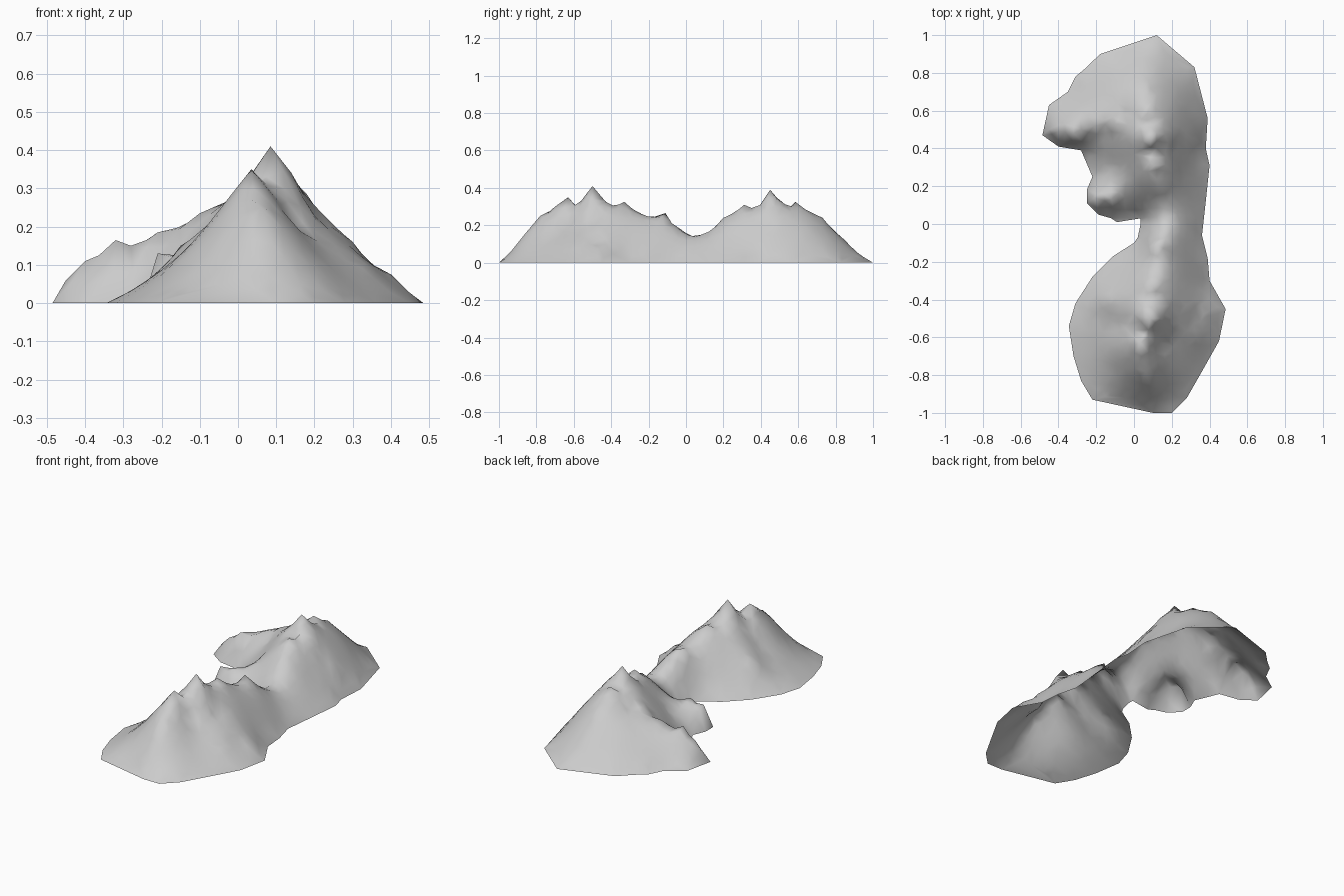
import bpy, bmesh, random
from mathutils import Vector
from mathutils.geometry import delaunay_2d_cdt

if "Cube" in bpy.data.objects:
    bpy.data.objects.remove(bpy.data.objects["Cube"])

random.seed(3)

# Shoreline, all at z = 0
shore = [(.12, 1), (.32, .83), (.39, .56), (.38, .4), (.40, .31), (.38, .12), (.36, -.06),
         (.39, -.18), (.40, -.3), (.485, -.45), (.45, -.62), (.36, -.78), (.28, -.92), (.2, -1),
         (.1, -1), (-.22, -.93), (-.28, -.83), (-.32, -.7), (-.345, -.54), (-.31, -.42),
         (-.22, -.28), (-.11, -.17), (0, -.1), (.02, -.07), (.035, 0), (.035, .03), (-.09, .01),
         (-.12, .03), (-.19, .05), (-.25, .11), (-.25, .18), (-.22, .25), (-.25, .32), (-.28, .39),
         (-.40, .41), (-.485, .47), (-.45, .63), (-.35, .7), (-.31, .78), (-.25, .83), (-.18, .9)]

# Main ridge from front to back: peaks and saddles
ridge = [(.12, -.94, .05), (.09, -.86, .155), (.06, -.78, .25), (.04, -.7, .3), (.035, -.63, .35),
         (.05, -.59, .305), (.085, -.5, .41), (.09, -.4, .3), (.1, -.33, .325), (.1, -.2, .24),
         (.12, -.11, .265), (.15, -.03, .18), (.2, .07, .145), (.18, .12, .165), (.14, .2, .24),
         (.11, .31, .31), (.1, .38, .285), (.09, .45, .39), (.07, .55, .29), (.07, .585, .325),
         (.06, .73, .24), (.07, .85, .12), (.09, .95, .03)]

# Spurs, shoulders and side hills
spurs = [(-.32, .48, .165), (-.40, .49, .11), (-.45, .5, .06), (-.28, .5, .15), (-.21, .52, .185),
         (-.15, .48, .155), (-.1, .53, .235), (-.05, .58, .235), (-.1, .72, .17), (-.30, .62, .1),
         (-.21, .14, .13), (-.12, .13, .14), (-.05, .14, .11), (-.1, .3, .12),
         (.18, .43, .285), (.235, .43, .195), (.3, .46, .13), (.22, .65, .18), (.27, .28, .13),
         (.14, -.5, .34), (.2, -.5, .23), (.3, -.46, .16), (.33, -.47, .115), (.4, -.46, .075),
         (.15, -.63, .2), (.25, -.6, .155), (.2, -.73, .14), (.33, -.6, .105),
         (-.15, -.4, .15), (-.17, -.5, .11), (-.1, -.54, .165), (-.03, -.53, .24),
         (-.1, -.75, .14), (-.2, -.65, .08)]


def solve(a, b):
    """Gaussian elimination with pivoting."""
    n = len(b)
    m = [row + [v] for row, v in zip(a, b)]
    for i in range(n):
        p = max(range(i, n), key=lambda r: abs(m[r][i]))
        m[i], m[p] = m[p], m[i]
        for r in range(i + 1, n):
            f = m[r][i] / m[i][i]
            if f:
                m[r] = [x - f * y for x, y in zip(m[r], m[i])]
    out = [0] * n
    for i in reversed(range(n)):
        out[i] = (m[i][n] - sum(m[i][j] * out[j] for j in range(i + 1, n))) / m[i][i]
    return out


# Smooth height surface through every control point
coast = [Vector(p) for p in shore]
mids = [(p + coast[i - 1]) / 2 for i, p in enumerate(coast)]
ctrl = [(p, 0) for p in coast + mids] + [(Vector((x, y)), z) for x, y, z in ridge + spurs]
matrix = [[(p - q).length for q, _ in ctrl] + [1] for p, _ in ctrl] + [[1] * len(ctrl) + [0]]
weights = solve(matrix, [z for _, z in ctrl] + [0])


def height(p):
    return weights[-1] + sum(w * (p - q).length for w, (q, _) in zip(weights, ctrl))


def shore_distance(p):
    best = 9
    for i, b in enumerate(coast):
        a = coast[i - 1]
        t = max(0, min(1, (p - a).dot(b - a) / (b - a).length_squared))
        best = min(best, (a + (b - a) * t - p).length)
    return best


# Scatter of terrain points between the control points
inner = [p for p, z in ctrl if z > 0]
step = .04
for i in range(-12, 13):
    for j in range(-25, 26):
        p = Vector((i * step + random.uniform(-.01, .01), j * step + random.uniform(-.01, .01)))
        if shore_distance(p) > .02 and min((p - q).length for q, z in ctrl if z > 0) > .025:
            inner.append(p)

n = len(coast)
edges = [(i, (i + 1) % n) for i in range(n)]
verts, _, faces, orig, _, _ = delaunay_2d_cdt(coast + inner, edges, [], 1, 1e-5)
coords = [(v.x, v.y, 0 if any(o < n for o in orig[k]) else max(.004, height(v)))
          for k, v in enumerate(verts)]

# Mountain island shell, open underneath
mesh = bpy.data.meshes.new("mountain_island")
mesh.from_pydata(coords, [], faces)
bm = bmesh.new()
bm.from_mesh(mesh)
bmesh.ops.delete(bm, geom=[v for v in bm.verts if not v.link_faces], context='VERTS')
for f in bm.faces:
    f.normal_update()
    if f.normal.z < 0:
        f.normal_flip()
    f.smooth = True
bm.to_mesh(mesh)
bm.free()
island = bpy.data.objects.new("mountain_island", mesh)
bpy.context.collection.objects.link(island)
